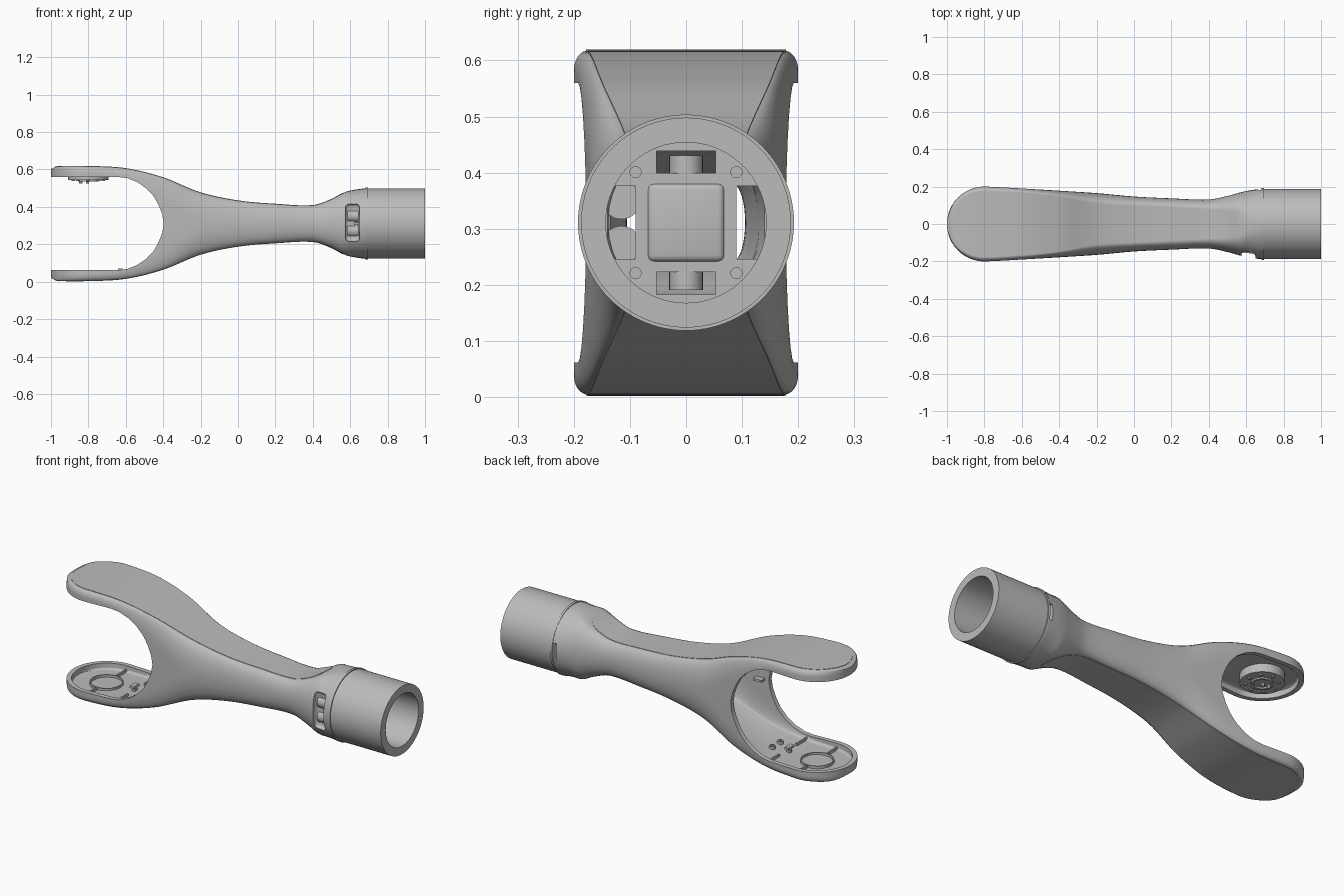
import bpy, bmesh, math
from mathutils import Matrix, Vector

if "Cube" in bpy.data.objects:
    bpy.data.objects.remove(bpy.data.objects["Cube"])

ZC = 0.311          # height of the long axis
TIP = -0.8          # centre of the rounded fork tips
made = []

grey = bpy.data.materials.new("plain grey")
grey.use_nodes = True
grey.diffuse_color = (0.5, 0.5, 0.5, 1)
grey.node_tree.nodes["Principled BSDF"].inputs["Base Color"].default_value = (0.5, 0.5, 0.5, 1)


def finish(name, bm):
    bmesh.ops.recalc_face_normals(bm, faces=bm.faces)
    mesh = bpy.data.meshes.new(name)
    bm.to_mesh(mesh)
    bm.free()
    mesh.materials.append(grey)
    ob = bpy.data.objects.new(name, mesh)
    bpy.context.collection.objects.link(ob)
    made.append(ob)
    return ob


def loft(name, rings):
    bm = bmesh.new()
    loops = [[bm.verts.new(c) for c in ring] for ring in rings]
    n = len(loops[0])
    for a, b in zip(loops, loops[1:]):
        for i in range(n):
            j = (i + 1) % n
            bm.faces.new((a[i], a[j], b[j], b[i]))
    bm.faces.new(loops[0])
    bm.faces.new(loops[-1])
    return finish(name, bm)


def box(name, centre, size, bevel=0.0):
    bm = bmesh.new()
    bmesh.ops.create_cube(bm, size=1)
    bmesh.ops.scale(bm, vec=size, verts=bm.verts)
    bmesh.ops.translate(bm, vec=centre, verts=bm.verts)
    if bevel:
        bmesh.ops.bevel(bm, geom=bm.edges[:], offset=bevel, segments=3, profile=0.5, affect='EDGES')
    return finish(name, bm)


def rod(name, centre, radius, length, axis='Z', sides=32):
    bm = bmesh.new()
    turn = Matrix.Rotation(math.pi / 2, 4, 'Y') if axis == 'X' else Matrix()
    bmesh.ops.create_cone(bm, cap_ends=True, segments=sides, radius1=radius, radius2=radius,
                          depth=length, matrix=Matrix.Translation(centre) @ turn)
    return finish(name, bm)


def tube(name, centre, outer, inner, length, axis='Z', sides=48):
    # ring with a rectangular wall section
    bm = bmesh.new()
    turn = Matrix.Rotation(math.pi / 2, 4, 'Y') if axis == 'X' else Matrix()
    wall = [(outer, -length / 2), (outer, length / 2), (inner, length / 2), (inner, -length / 2)]
    loops = []
    for k in range(sides):
        a = math.tau * k / sides
        loops.append([bm.verts.new(Vector(centre) + turn @ Vector((r * math.cos(a), r * math.sin(a), z)))
                      for r, z in wall])
    for k in range(sides):
        a, b = loops[k], loops[(k + 1) % sides]
        for i in range(4):
            j = (i + 1) % 4
            bm.faces.new((a[i], a[j], b[j], b[i]))
    return finish(name, bm)


def cut(ob, *cutters):
    for c in cutters:
        m = ob.modifiers.new("cut", 'BOOLEAN')
        m.operation, m.solver, m.object = 'DIFFERENCE', 'EXACT', c
    dg = bpy.context.evaluated_depsgraph_get()
    mesh = bpy.data.meshes.new_from_object(ob.evaluated_get(dg))
    ob.modifiers.clear()
    ob.data = mesh
    for c in cutters:
        made.remove(c)
        bpy.data.objects.remove(c)


# Stations: x, half height, half width, half width of flat top, corner height
KEYS = [(-1.0, .306, .2, .178, .035), (-.8, .306, .2, .178, .035), (-.6, .294, .19, .168, .05),
        (-.4, .245, .178, .148, .12), (-.2, .165, .165, .112, .15), (0, .122, .147, .1, .122),
        (.2, .104, .137, .09, .104), (.4, .097, .131, .08, .097), (.5, .13, .15, .075, .13),
        (.57, .167, .169, .06, .167), (.62, .18, .18, .02, .18), (.7, .191, .191, .003, .191)]


def station(x):
    # smooth curve through the stations
    i = max(0, min(len(KEYS) - 2, sum(k[0] <= x for k in KEYS) - 1))
    a, b = KEYS[i], KEYS[i + 1]
    lo, hi = KEYS[max(i - 1, 0)], KEYS[min(i + 2, len(KEYS) - 1)]
    s = b[0] - a[0]
    t = (x - a[0]) / s
    out = []
    for c in range(1, 5):
        ma = (b[c] - lo[c]) / (b[0] - lo[0]) * s
        mb = (hi[c] - a[c]) / (hi[0] - a[0]) * s
        u = b[c] - a[c]
        out.append(a[c] + t * ma + t * t * (3 * u - 2 * ma - mb) + t ** 3 * (ma + mb - 2 * u))
    return out


def spans(radius, end, steps=70):
    # x positions, dense around the rounded tip
    tip = [TIP - radius * math.cos(0.03 + (math.pi / 2 - 0.03) * k / 16) for k in range(16)]
    return tip + [TIP + (end - TIP) * k / steps for k in range(steps + 1)]


def section(x, inset):
    h, w, p, rz = station(x)
    d = inset * (1 + 0.8 * max(0, min(1, (x - 0.45) / 0.15)))
    h -= d + 0.015 * max(0, (-0.95 - x) / 0.05) ** 2
    w = w - d if x >= TIP else math.sqrt(max((0.2 - d) ** 2 - (x - TIP) ** 2, 1e-5))
    p = min(p, w * 0.88)
    rz = min(max(rz - d, 0.008), h * 0.97)
    quarter = [(p + (w - p) * math.cos(a), h - rz + rz * math.sin(a))
               for a in (math.pi / 2 * k / 9 for k in range(10))]
    ring = quarter + [(-y, z) for y, z in reversed(quarter)]
    ring += [(-y, -z) for y, z in ring]
    return [(x, y, ZC + z) for y, z in ring]


# Forked hollow body
body = loft("fork_body", [section(x, 0) for x in spans(0.2, 0.69)])
cavity = loft("cavity_cutter", [section(x, 0.025) for x in spans(0.175, 0.7)])

# Slot between the two prongs
half = [(-1.1, -.249), (-.64, -.249), (-.59, -.242), (-.54, -.222), (-.49, -.188),
        (-.45, -.145), (-.425, -.1), (-.405, -.05)]
outline = half + [(-.397, 0)] + [(x, -z) for x, z in reversed(half)]
slot = loft("slot_cutter", [[(x, y, ZC + z) for x, z in outline] for y in (-0.3, 0.3)])
window = box("window_cutter", (0.612, -0.2, ZC + 0.005), (0.075, 0.13, 0.2), 0.018)
latch = box("latch_cutter", (0.672, 0.2, ZC), (0.02, 0.1, 0.09))
cut(body, cavity, slot, window, latch)

# Cover strips on the upper and lower face
for side, name in ((1, "upper_cover"), (-1, "lower_cover")):
    rings = []
    ends = [0.485 + 0.0745 * math.sin(math.pi / 2 * k / 10) for k in range(1, 11)]
    for x in spans(0.178, 0.485) + ends:
        h, w, p, _ = station(x)
        if x < TIP:
            p = math.sqrt(max(0.178 ** 2 - (x - TIP) ** 2, 1e-5))
        elif x > 0.485:
            p *= math.sqrt(max(1 - ((x - 0.485) / 0.075) ** 2, 1e-4))
        h -= 0.015 * max(0, (-0.95 - x) / 0.05) ** 2
        rings.append([(x, y * p, ZC + side * (h + dz))
                      for y, dz in ((-1, .002), (1, .002), (1, -.005), (-1, -.005))])
    loft(name, rings)

# Coupling tube and the collar seam
tube("coupling_tube", (0.844, 0, ZC), 0.187, 0.143, 0.312, 'X', 96)
tube("collar_seam", (0.688, 0, ZC), 0.1925, 0.15, 0.012, 'X', 96)

# Mounting plate inside the tube, with four openings
plate = rod("mounting_plate", (0.665, 0, ZC), 0.148, 0.03, 'X', 64)
holes = [box("opening", (0.665, 0, ZC + s * 0.108), (0.1, 0.105, 0.04)) for s in (1, -1)]
holes += [box("opening", (0.665, s * 0.115, ZC), (0.1, 0.05, 0.13)) for s in (1, -1)]
holes += [rod("screw_hole", (0.68, s * 0.09, ZC + t * 0.09), 0.01, 0.03, 'X', 16)
          for s in (1, -1) for t in (1, -1)]
cut(plate, *holes)
box("connector_block", (0.673, 0, ZC), (0.03, 0.138, 0.14), 0.012)
for s, name in ((1, "upper"), (-1, "lower")):
    rod(name + "_plate_boss", (0.65, 0, ZC + s * 0.1), 0.03, 0.04, 'Z')
    rod(name + "_roller", (0.615, -0.115, ZC + s * 0.04), 0.034, 0.06, 'X')

# Actuator in the upper prong
rod("actuator_disc", (TIP, 0, 0.569), 0.108, 0.048, 'Z', 48)
tube("actuator_hub", (TIP, 0, 0.543), 0.055, 0.042, 0.012)
for k in range(8):
    a = math.tau * k / 8
    rod("actuator_bolt", (TIP + 0.08 * math.cos(a), 0.08 * math.sin(a), 0.544), 0.009, 0.01, 'Z', 12)
for x in (-0.84, -0.805):
    rod("locating_pin", (x, 0, 0.538), 0.009, 0.024, 'Z', 12)

# Lower prong: bearing rim, ribs, posts and clip
tube("bearing_rim", (TIP, 0, 0.035), 0.085, 0.079, 0.016)
for s, name in ((1, "left"), (-1, "right")):
    box(name + "_tip_rib", (TIP, s * 0.125, 0.036), (0.008, 0.09, 0.018))
    box(name + "_cross_rib", (-0.62, s * 0.12, 0.042), (0.008, 0.09, 0.022))
    tube(name + "_screw_post", (-0.55, s * 0.035, 0.05), 0.016, 0.008, 0.03, 'Z', 20)
    box(name + "_wall_rib", (-0.35, s * 0.135, ZC), (0.05, 0.035, 0.012))
box("clip_stem", (-0.63, 0, 0.044), (0.02, 0.02, 0.04))
box("clip_head", (-0.63, 0, 0.064), (0.025, 0.05, 0.012))

# Smooth shading with sharp edges kept
bpy.ops.object.select_all(action='DESELECT')
for ob in made:
    ob.select_set(True)
bpy.context.view_layer.objects.active = body
bpy.ops.object.shade_smooth_by_angle(angle=math.radians(30))
